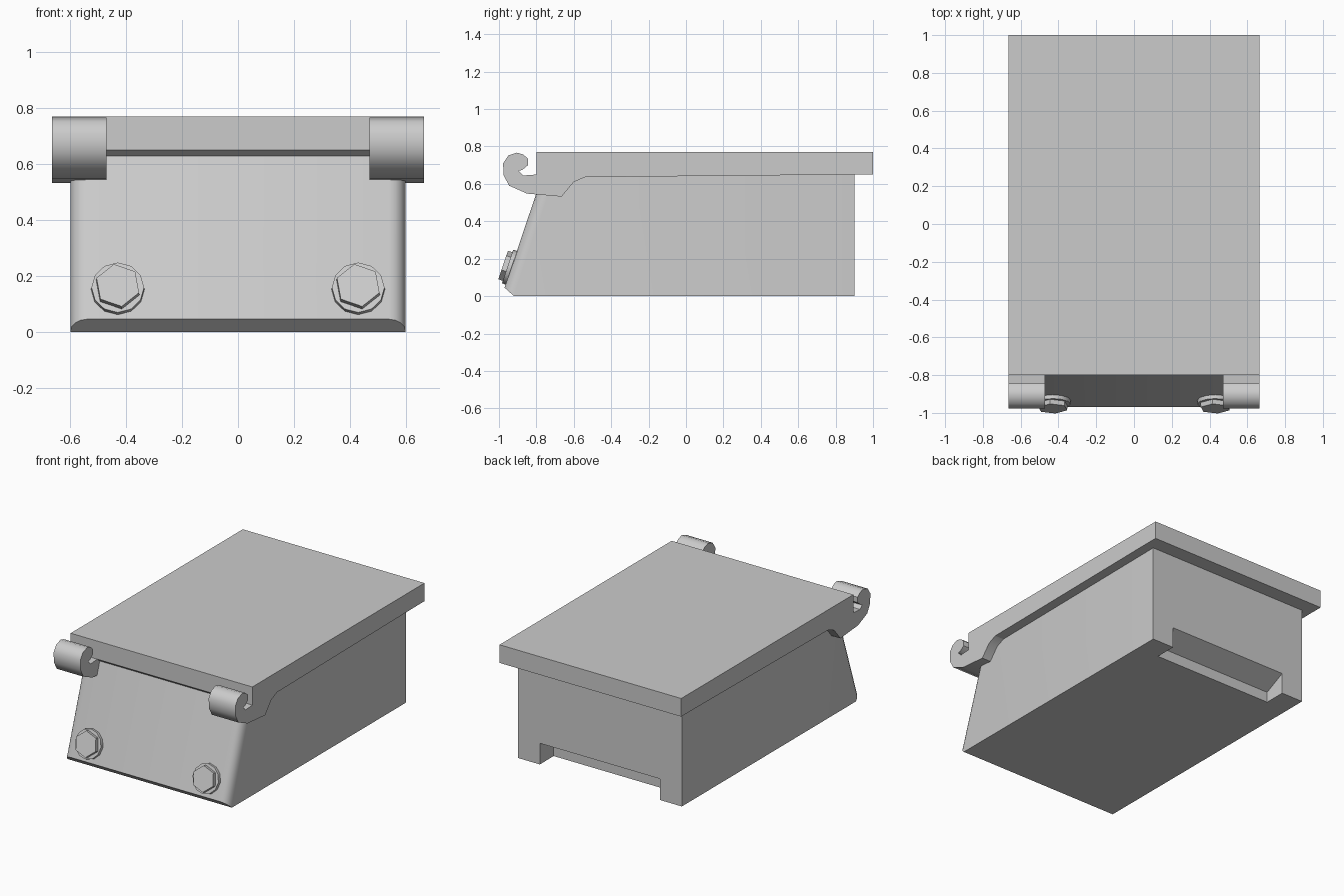
import bpy, bmesh, math
from mathutils import Matrix, Vector

cube = bpy.data.objects.get("Cube")
if cube:
    bpy.data.objects.remove(cube, do_unlink=True)

GREY = (0.6, 0.6, 0.6, 1.0)
grey = bpy.data.materials.new("plain grey")
grey.use_nodes = True
grey.diffuse_color = GREY
grey.node_tree.nodes["Principled BSDF"].inputs["Base Color"].default_value = GREY


def finish(name, bm, smooth=None):
    """Turn a bmesh into a grey object, optionally smooth below an angle."""
    bmesh.ops.recalc_face_normals(bm, faces=bm.faces)
    mesh = bpy.data.meshes.new(name)
    bm.to_mesh(mesh)
    bm.free()
    mesh.materials.append(grey)
    obj = bpy.data.objects.new(name, mesh)
    bpy.context.collection.objects.link(obj)
    bpy.ops.object.select_all(action='DESELECT')
    obj.select_set(True)
    bpy.context.view_layer.objects.active = obj
    if smooth:
        bpy.ops.object.shade_smooth_by_angle(angle=math.radians(smooth))
    return obj


def prism(name, profile, x0, x1, smooth=None):
    """Extrude a (y, z) profile from x0 to x1."""
    bm = bmesh.new()
    face = bm.faces.new([bm.verts.new((x0, y, z)) for y, z in profile])
    out = bmesh.ops.extrude_face_region(bm, geom=[face])
    moved = [v for v in out["geom"] if isinstance(v, bmesh.types.BMVert)]
    bmesh.ops.translate(bm, verts=moved, vec=(x1 - x0, 0, 0))
    return finish(name, bm, smooth)


# Box body: sloped front panel with rounded upright edges and a bottom chamfer
bm = bmesh.new()
STEPS = 4
for side in (-1, 1):
    for i in range(STEPS + 1):
        a = math.pi / 2 * i / STEPS
        x = side * (0.54 + 0.06 * math.sin(a))
        y = -0.97 + 0.05 * (1 - math.cos(a))
        z = 0.045 * math.cos(a)
        bm.verts.new((x, y, z))
        bm.verts.new((x, y + 0.336 * (0.65 - z), 0.65))
    for z in (0, 0.65):
        bm.verts.new((side * 0.6, 0.9, z))
bmesh.ops.convex_hull(bm, input=bm.verts)
bmesh.ops.dissolve_limit(bm, angle_limit=math.radians(1), verts=bm.verts, edges=bm.edges)
body = finish("box_body", bm, 35)

# Finger recess cut into the lower back edge
cutter = prism("recess_cutter",
               [(0.755, -0.1), (0.755, 0.07), (0.9, 0.14), (1.0, 0.188), (1.0, -0.1)],
               -0.44, 0.44)
cutter.hide_render = True
cut = body.modifiers.new("recess", 'BOOLEAN')
cut.operation = 'DIFFERENCE'
cut.solver = 'EXACT'
cut.object = cutter
bpy.context.view_layer.objects.active = body
bpy.ops.object.modifier_apply(modifier=cut.name)
bpy.data.objects.remove(cutter, do_unlink=True)

# Lid slab with a slightly sloping underside
prism("lid", [(-0.8, 0.77), (1, 0.77), (1, 0.65), (0.9, 0.65),
              (-0.54, 0.636), (-0.77, 0.625), (-0.8, 0.65)], -0.665, 0.665)

# Curled hinge hooks at the front corners of the lid
HOOK = [(-0.8, 0.65), (-0.87, 0.645), (-0.895, 0.67), (-0.875, 0.675),
        (-0.845, 0.7), (-0.845, 0.735), (-0.87, 0.757), (-0.905, 0.767),
        (-0.95, 0.752), (-0.978, 0.71), (-0.975, 0.645), (-0.945, 0.59),
        (-0.85, 0.548), (-0.665, 0.532), (-0.6, 0.61), (-0.54, 0.636),
        (-0.77, 0.625)]
for side, label in ((1, "left"), (-1, "right")):
    prism(label + "_hinge_hook", HOOK, side * 0.47, side * 0.665, 40)

# Bolts standing square to the sloped front panel
normal = Vector((0, -1, 0.336)).normalized()
tilt = normal.to_track_quat('Z', 'Y').to_matrix().to_4x4()
for side, label in ((1, "left"), (-1, "right")):
    base = Vector((side * 0.43, -0.935, 0.152))
    for part, sides, r1, r2, low, high, turn in (
            ("washer", 12, 0.096, 0.094, -0.01, 0.02, 0),
            ("bolt_head", 6, 0.083, 0.081, 0.01, 0.045, 10)):
        bm = bmesh.new()
        place = (Matrix.Translation(base + normal * (low + high) / 2) @ tilt
                 @ Matrix.Rotation(math.radians(turn), 4, 'Z'))
        bmesh.ops.create_cone(bm, cap_ends=True, segments=sides, radius1=r1,
                              radius2=r2, depth=high - low, matrix=place)
        finish(label + "_" + part, bm, 35 if sides > 6 else None)
